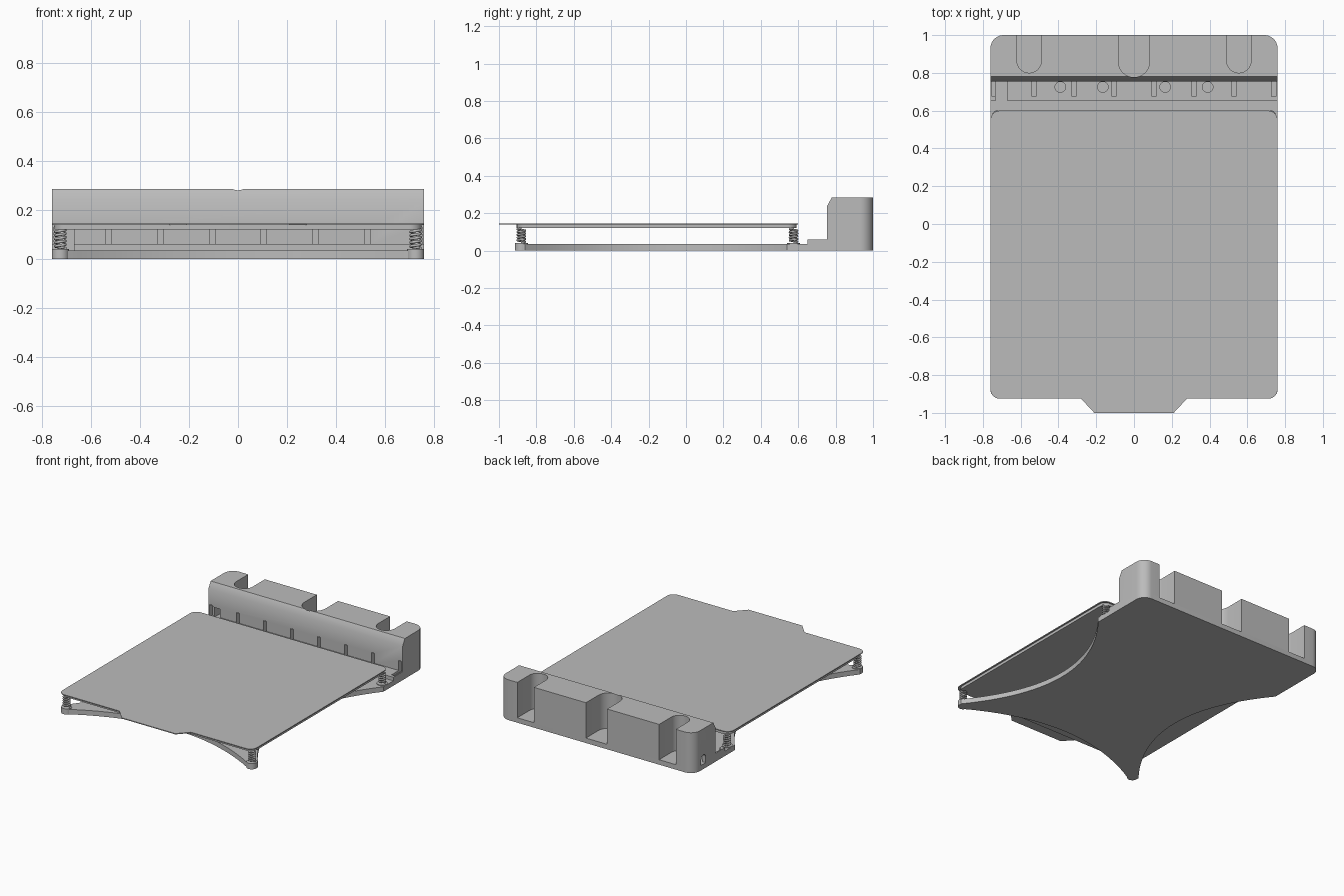
import bpy, bmesh, math
from mathutils import Vector

if "Cube" in bpy.data.objects:
    bpy.data.objects.remove(bpy.data.objects["Cube"])

grey = bpy.data.materials.new("plain_grey")
grey.use_nodes = True
colour = (0.5, 0.5, 0.5, 1)
grey.diffuse_color = colour
grey.node_tree.nodes["Principled BSDF"].inputs["Base Color"].default_value = colour
parts = []


def prism(name, outline, offset, keep=True, corner=None, radius=0.0):
    """Extrude a closed 3D outline by an offset, optionally rounding corners."""
    bm = bmesh.new()
    face = bm.faces.new([bm.verts.new(p) for p in outline])
    ext = bmesh.ops.extrude_face_region(bm, geom=[face])["geom"]
    moved = [v for v in ext if isinstance(v, bmesh.types.BMVert)]
    bmesh.ops.translate(bm, verts=moved, vec=offset)
    if corner:
        edges = [e for e in bm.edges
                 if abs((e.verts[0].co - e.verts[1].co).normalized().z) > 0.99
                 and corner(e.verts[0].co)]
        bmesh.ops.bevel(bm, geom=edges, offset=radius, segments=10,
                        profile=0.5, affect='EDGES')
    bmesh.ops.recalc_face_normals(bm, faces=bm.faces)
    mesh = bpy.data.meshes.new(name)
    bm.to_mesh(mesh)
    bm.free()
    ob = bpy.data.objects.new(name, mesh)
    bpy.context.collection.objects.link(ob)
    mesh.materials.append(grey)
    if keep:
        parts.append(ob)
    return ob


def slab(name, points, z0, z1, **kw):
    return prism(name, [(x, y, z0) for x, y in points], (0, 0, z1 - z0), **kw)


def rect(x0, x1, y0, y1):
    return [(x0, y0), (x1, y0), (x1, y1), (x0, y1)]


def arc(cx, cy, r, a0, a1, n=16):
    return [(cx + r * math.cos(math.radians(a0 + (a1 - a0) * i / n)),
             cy + r * math.sin(math.radians(a0 + (a1 - a0) * i / n)))
            for i in range(n + 1)]


def circle(cx, cy, r):
    return arc(cx, cy, r, 0, 345, 23)


def cut(target, cutter):
    """Subtract a cutter from the target and discard it."""
    mod = target.modifiers.new("cut", 'BOOLEAN')
    mod.operation = 'DIFFERENCE'
    mod.solver = 'EXACT'
    mod.object = cutter
    bpy.context.view_layer.objects.active = target
    bpy.ops.object.modifier_apply(modifier=mod.name)
    bpy.data.objects.remove(cutter)


# Base: solid back with three concave sides reaching out to the front feet
N = 28
side = []
for i in range(N + 1):
    t = -1 + 2 * i / N
    side.append((0.76 - 0.28 * (1 - t * t), -0.16 - 0.7 * t))
# side runs from the back foot to the front foot
front = []
for i in range(N + 1):
    t = 1 - 2 * i / N
    front.append((0.7 * t, -0.9 + 0.2 * (1 - t * t)))
outline = ([(0.76, 1)] + side + [(0.75, -0.895), (0.725, -0.91)] + front
           + [(-0.725, -0.91), (-0.75, -0.895)]
           + [(-x, y) for x, y in reversed(side)] + [(-0.76, 1)])
slab("base", outline, 0, 0.035, corner=lambda p: p.y > 0.99, radius=0.07)

# Rear housing: stepped and chamfered profile swept across the width
profile = [(0.65, 0.035), (0.65, 0.06), (0.755, 0.06), (0.755, 0.24),
           (0.78, 0.285), (1, 0.285), (1, 0.035)]
housing = prism("rear_housing", [(-0.76, y, z) for y, z in profile],
                (1.52, 0, 0), corner=lambda p: p.y > 0.99, radius=0.07)

# Round-ended recesses in the back
for x, r, bottom in ((-0.555, 0.065, 0.8), (0, 0.083, 0.777), (0.555, 0.065, 0.8)):
    shape = arc(x, bottom + r, r, 180, 360) + [(x + r, 1.1), (x - r, 1.1)]
    cut(housing, slab("recess_cutter", shape, 0.02, 0.4, keep=False))

# Thin slots and round holes along the ledge
for i in range(8):
    x = -0.74 + i * 1.48 / 7
    cut(housing, slab("slot_cutter", rect(x - 0.011, x + 0.011, 0.675, 0.785),
                      0.045, 0.13, keep=False))
for x in (-0.39, -0.165, 0.165, 0.39):
    cut(housing, slab("hole_cutter", circle(x, 0.725, 0.028), 0.02, 0.1, keep=False))

# Cable channel with an arched side outlet
cut(housing, slab("channel_cutter", rect(-0.733, -0.67, 0.6, 0.925),
                  0.02, 0.12, keep=False))
arch = arc(0.89, 0.075, 0.025, 0, 180) + [(0.865, 0.02), (0.915, 0.02)]
cut(housing, prism("outlet_cutter", [(-0.8, y, z) for y, z in arch],
                   (0.1, 0, 0), keep=False))

# Heated bed and the thin sheet with a front grip tab
slab("bed", rect(-0.75, 0.75, -0.905, 0.592), 0.12, 0.139,
     corner=lambda p: True, radius=0.05)
sheet = [(-0.76, -0.925), (-0.28, -0.925), (-0.21, -1), (0.21, -1),
         (0.28, -0.925), (0.76, -0.925), (0.76, 0.6), (-0.76, 0.6)]
slab("sheet", sheet, 0.139, 0.145, corner=lambda p: abs(p.x) > 0.7, radius=0.05)

# Feet and coil springs at the four corners
for sx, x in (("right", -0.725), ("left", 0.725)):
    for sy, y in (("front", -0.88), ("back", 0.575)):
        slab(f"{sy}_{sx}_foot", circle(x, y, 0.035), 0, 0.04)
        curve = bpy.data.curves.new(f"{sy}_{sx}_spring", 'CURVE')
        curve.dimensions = '3D'
        curve.bevel_depth = 0.006
        curve.bevel_resolution = 2
        curve.use_fill_caps = True
        turns, steps = 5, 16
        spline = curve.splines.new('POLY')
        spline.points.add(turns * steps)
        for i, p in enumerate(spline.points):
            a = math.tau * i / steps
            z = 0.044 + 0.074 * i / (turns * steps)
            p.co = (x + 0.02 * math.cos(a), y + 0.02 * math.sin(a), z, 1)
        curve.materials.append(grey)
        bpy.context.collection.objects.link(bpy.data.objects.new(curve.name, curve))

# Smooth the rounded faces and keep the edges sharp
bpy.ops.object.select_all(action='DESELECT')
for ob in parts:
    ob.select_set(True)
bpy.context.view_layer.objects.active = parts[0]
bpy.ops.object.shade_smooth_by_angle(angle=math.radians(30))
